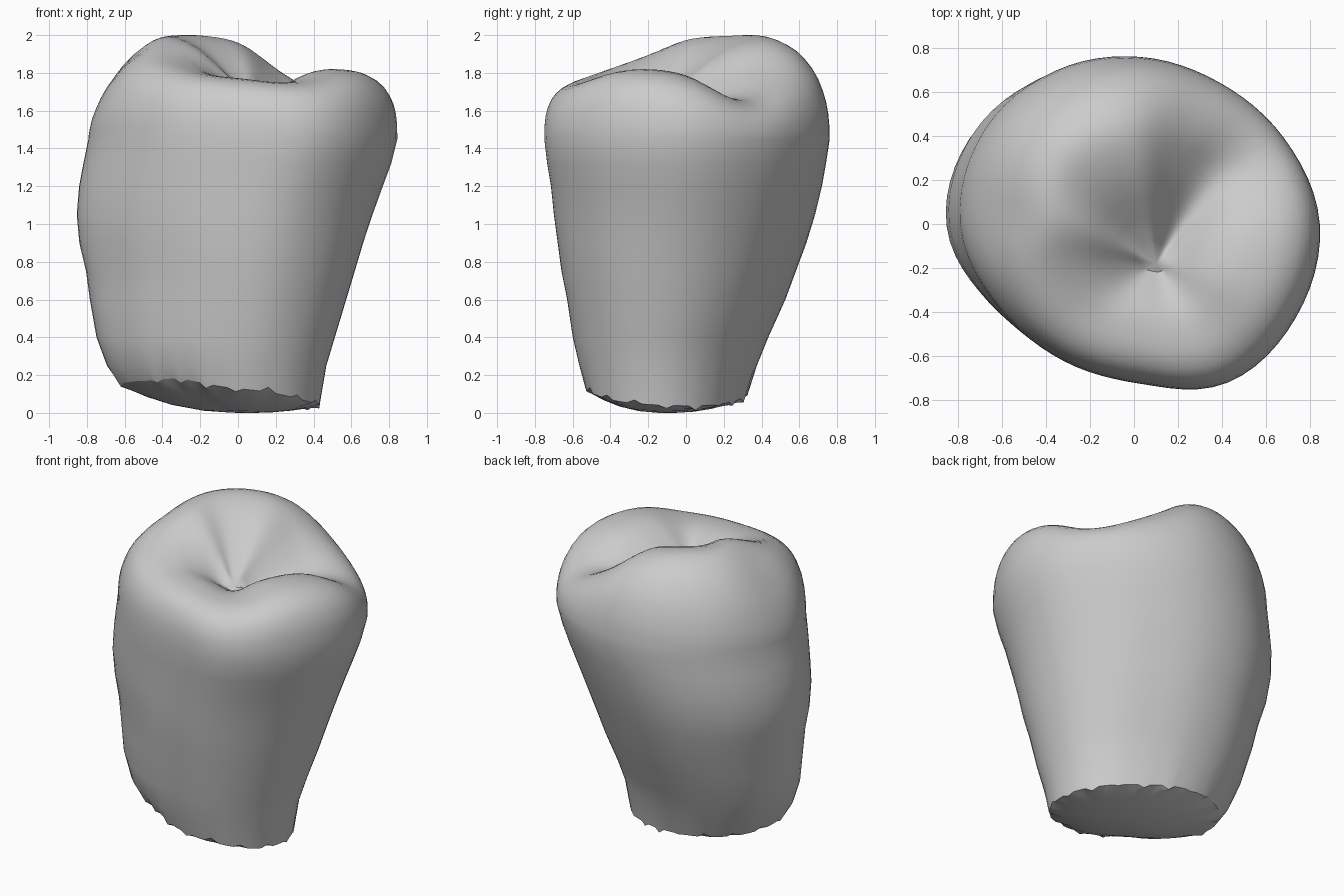
import bpy, bmesh, math, random

random.seed(4)
if "Cube" in bpy.data.objects:
    bpy.data.objects.remove(bpy.data.objects["Cube"])

SEGMENTS = 72


def around(values, angle):
    """Smooth periodic interpolation of evenly spaced values."""
    n = len(values)
    t = angle / math.tau * n
    i = math.floor(t)
    t -= i
    a, b, c, d = (values[(i + k) % n] for k in (-1, 0, 1, 2))
    return b + 0.5 * t * (c - a + t * (2*a - 5*b + 4*c - d + t * (3*(b - c) + d - a)))


# Values every 30 degrees from +x: outlines of root and crown, then
# height, position and squareness of the chewing ridge, then the lower rim
root_outline = [.845, .775, .715, .745, .81, .855, .845, .725, .67, .72, .82, .865]
crown_outline = [.845, .78, .74, .755, .80, .85, .85, .765, .715, .72, .825, .845]
ridge = [1.79, 1.66, 1.79, 1.95, 2.0, 2.0, 1.98, 1.88, 1.80, 1.77, 1.75, 1.82]
crest_at = [.60, .58, .50, .52, .55, .54, .48, .58, .66, .66, .66, .64]
square = [2.8, 2.6, 2.4, 2.3, 2.0, 1.8, 1.6, 2.4, 2.8, 2.8, 2.8, 2.8]
rim_height = [.04, .04, .06, .09, .11, .13, .155, .17, .18, .14, .11, .06]

# Wall sections: height, then x and y limits
walls = [
    (.10, -.62, .43, -.53, .32),
    (.25, -.69, .465, -.565, .37),
    (.40, -.745, .51, -.60, .43),
    (.60, -.78, .57, -.63, .52),
    (.75, -.80, .615, -.66, .575),
    (.90, -.835, .66, -.68, .63),
    (1.05, -.848, .71, -.70, .675),
    (1.20, -.835, .765, -.715, .71),
    (1.32, -.812, .81, -.735, .73),
    (1.45, -.785, .843, -.75, .748),
]


def section(wall, angle, scale=1):
    z, x0, x1, y0, y1 = wall
    blend = min(1, max(0, (z - .8) / .65))
    low, high = around(root_outline, angle), around(crown_outline, angle)
    r = (low + (high - low) * blend) * scale
    x = (x0 + x1) / 2 + (x1 - x0) / 2 * r * math.cos(angle) / .845
    y = (y0 + y1) / 2 + (y1 - y0) / 2 * r * math.sin(angle) / .745
    return x, y


def crown_point(angle, s):
    """Rounded shoulder outside the ridge, off-centre basin inside it."""
    x, y = section(walls[-1], angle, s)
    top, crest = around(ridge, angle), around(crest_at, angle)
    base, basin = walls[-1][0], 1.61
    if s > crest:
        p = around(square, angle)
        u = (s - crest) / (1 - crest)
        return x, y, base + (top - base) * max(0, 1 - u ** p) ** (1 / p)
    u = s / crest
    shift = (1 - u) ** 1.3
    rise = math.sin(u * math.pi / 2)
    return x + .07 * shift, y - .18 * shift, basin + (top - basin) * rise


bm = bmesh.new()
angles = [math.tau * i / SEGMENTS for i in range(SEGMENTS)]
jag = [random.uniform(-.03, .03) if i % 4 == 0 else 0 for i in range(SEGMENTS)]
rings = []


def add_ring(points):
    rings.append([bm.verts.new(p) for p in points])


# Domed underside, ending in a ragged rim
for s in (.12, .35, .6, .8, .93, 1):
    points = []
    for angle, notch in zip(angles, jag):
        x, y = section(walls[0], angle)
        z = (around(rim_height, angle) + notch * s ** 8) * s ** 2.4
        points.append((.05 + (x - .05) * s, -.1 + (y + .1) * s, max(0, z)))
    add_ring(points)
rim = rings[-1]

# Flaring walls
for wall in walls[1:]:
    add_ring([(*section(wall, a), wall[0]) for a in angles])

# Crown with its ridge and basin
for s in (.998, .99, .975, .95, .92, .88, .83, .78, .72, .66, .61, .56, .51, .46,
          .4, .33, .26, .18, .09):
    add_ring([crown_point(a, s) for a in angles])

for low, high in zip(rings, rings[1:]):
    for i in range(SEGMENTS):
        j = (i + 1) % SEGMENTS
        bm.faces.new((low[i], low[j], high[j], high[i]))
bottom = bm.verts.new((.05, -.1, 0))
centre = bm.verts.new(crown_point(0, 0))
for i in range(SEGMENTS):
    j = (i + 1) % SEGMENTS
    bm.faces.new((bottom, rings[0][j], rings[0][i]))
    bm.faces.new((centre, rings[-1][i], rings[-1][j]))
    bm.edges.get((rim[i], rim[j])).smooth = False
bmesh.ops.recalc_face_normals(bm, faces=bm.faces)

# Soften the basin and ridge
crown_verts = [v for ring in rings[-17:] for v in ring] + [centre]
for step in range(3):
    bmesh.ops.smooth_vert(bm, verts=crown_verts, factor=.5, use_axis_z=True)

mesh = bpy.data.meshes.new("tooth_crown")
bm.to_mesh(mesh)
bm.free()
tooth = bpy.data.objects.new("tooth_crown", mesh)
bpy.context.collection.objects.link(tooth)

# Single grey material
grey = bpy.data.materials.new("plain_grey")
grey.use_nodes = True
colour = (.6, .6, .6, 1)
grey.diffuse_color = colour
grey.node_tree.nodes["Principled BSDF"].inputs["Base Color"].default_value = colour
mesh.materials.append(grey)

bpy.ops.object.select_all(action='DESELECT')
tooth.select_set(True)
bpy.context.view_layer.objects.active = tooth
bpy.ops.object.shade_smooth_by_angle(angle=math.radians(42))
